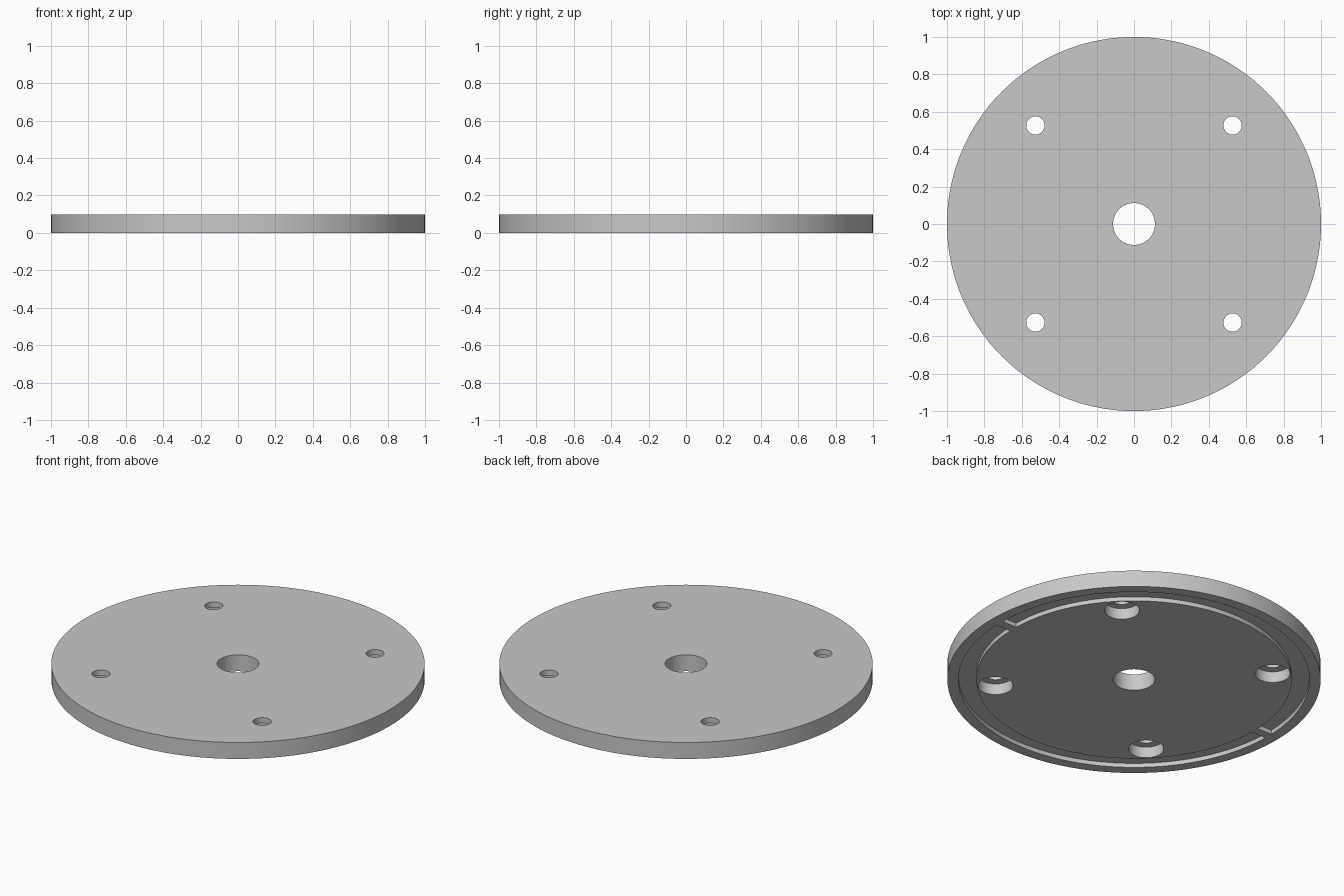
import bpy
import bmesh
from math import asin, cos, sin, pi, radians

old = bpy.data.objects.get("Cube")
if old:
    bpy.data.objects.remove(old, do_unlink=True)

THICK = 0.097
HOLE_POS = 0.527
GROOVE_IN, GROOVE_OUT, GROOVE_DEPTH = 0.845, 0.94, 0.025
BRIDGE = 0.05

grey = bpy.data.materials.new("plain_grey")
grey.use_nodes = True
colour = (0.58, 0.58, 0.58, 1)
grey.diffuse_color = colour
grey.node_tree.nodes["Principled BSDF"].inputs["Base Color"].default_value = colour


def prism(name, outline, z0, z1):
    """Extrude a counter-clockwise outline from z0 up to z1."""
    bm = bmesh.new()
    base = bm.faces.new([bm.verts.new((x, y, z0)) for x, y in outline])
    top = bmesh.ops.extrude_face_region(bm, geom=[base])["geom"]
    verts = [v for v in top if isinstance(v, bmesh.types.BMVert)]
    bmesh.ops.translate(bm, verts=verts, vec=(0, 0, z1 - z0))
    bmesh.ops.recalc_face_normals(bm, faces=bm.faces)
    mesh = bpy.data.meshes.new(name)
    bm.to_mesh(mesh)
    bm.free()
    mesh.materials.append(grey)
    obj = bpy.data.objects.new(name, mesh)
    bpy.context.collection.objects.link(obj)
    return obj


def circle(radius, count, cx=0, cy=0):
    return [(cx + radius * cos(2 * pi * i / count),
             cy + radius * sin(2 * pi * i / count)) for i in range(count)]


def half_arc(radius, count=72):
    """Half circle on the +y side, stopping at the bridge edges."""
    start = asin(BRIDGE / 2 / radius)
    angles = [start + (pi - 2 * start) * i / count for i in range(count + 1)]
    return [(radius * cos(a), radius * sin(a)) for a in angles]


def cut(target, cutter):
    cutter.hide_render = True
    mod = target.modifiers.new("cut", 'BOOLEAN')
    mod.operation = 'DIFFERENCE'
    mod.solver = 'EXACT'
    mod.object = cutter
    bpy.context.view_layer.objects.active = target
    bpy.ops.object.modifier_apply(modifier=mod.name)
    bpy.data.objects.remove(cutter, do_unlink=True)


# Main disc with centre bore
disc = prism("round_plate", circle(1, 144), 0, THICK)
cut(disc, prism("bore_cutter", circle(0.112, 64), -0.1, 0.2))

# Four screw holes, counterbored from below
for sx in (-1, 1):
    for sy in (-1, 1):
        x, y = sx * HOLE_POS, sy * HOLE_POS
        cut(disc, prism("counterbore_cutter", circle(0.094, 48, x, y), -0.1, 0.065))
        cut(disc, prism("screw_cutter", circle(0.049, 48, x, y), -0.1, 0.2))

# Underside groove in two halves, leaving bridges on the x axis
half = half_arc(GROOVE_OUT) + half_arc(GROOVE_IN)[::-1]
for side in (1, -1):
    outline = [(side * x, side * y) for x, y in half]
    cut(disc, prism("groove_cutter", outline, -0.1, GROOVE_DEPTH))

# Smooth curved walls, sharp rims
bpy.ops.object.select_all(action='DESELECT')
disc.select_set(True)
bpy.context.view_layer.objects.active = disc
bpy.ops.object.shade_smooth_by_angle(angle=radians(30))
